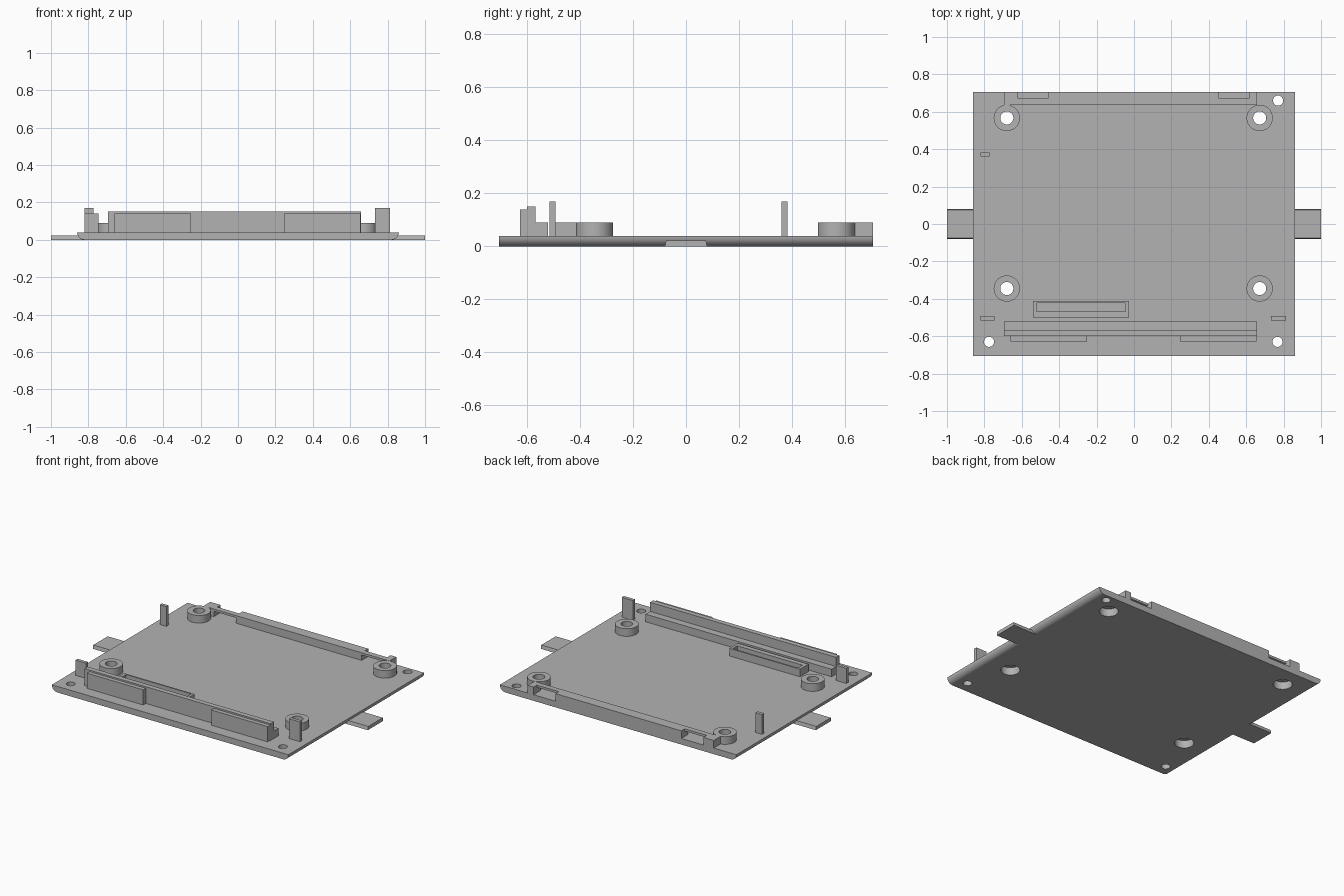
import bpy, bmesh, math
from mathutils import Vector

cube = bpy.data.objects.get("Cube")
if cube:
    bpy.data.objects.remove(cube, do_unlink=True)

grey = bpy.data.materials.new("plain grey")
grey.use_nodes = True
grey.diffuse_color = (0.45, 0.45, 0.45, 1)
grey.node_tree.nodes["Principled BSDF"].inputs["Base Color"].default_value = (0.45, 0.45, 0.45, 1)

TOP = 0.04      # top of the base plate
LOW = 0.09      # height of bosses, rail and ledge
W, D = 0.86, 0.705


def finish(name, bm):
    bmesh.ops.recalc_face_normals(bm, faces=bm.faces)
    mesh = bpy.data.meshes.new(name)
    bm.to_mesh(mesh)
    bm.free()
    mesh.materials.append(grey)
    obj = bpy.data.objects.new(name, mesh)
    bpy.context.collection.objects.link(obj)
    return obj


def box(name, x, y, z):
    bm = bmesh.new()
    bmesh.ops.create_cube(bm, size=1)
    for v in bm.verts:
        v.co = [a[0] if c < 0 else a[1] for a, c in zip((x, y, z), v.co)]
    return finish(name, bm)


def prism(name, points, shift):
    """Extrude a closed outline along a vector."""
    bm = bmesh.new()
    face = bm.faces.new([bm.verts.new(p) for p in points])
    new = bmesh.ops.extrude_face_region(bm, geom=[face])["geom"]
    bmesh.ops.translate(bm, vec=Vector(shift),
                        verts=[v for v in new if isinstance(v, bmesh.types.BMVert)])
    return finish(name, bm)


def ring(name, x, y, profile, steps=48):
    """Revolve a closed (radius, height) profile about a vertical axis."""
    bm = bmesh.new()
    loops = []
    for i in range(steps):
        a = math.tau * i / steps
        loops.append([bm.verts.new((x + r * math.cos(a), y + r * math.sin(a), z))
                      for r, z in profile])
    n = len(profile)
    for i in range(steps):
        p, q = loops[i], loops[(i + 1) % steps]
        for j in range(n):
            k = (j + 1) % n
            bm.faces.new((p[j], q[j], q[k], p[k]))
    return finish(name, bm)


def disc_cutter(x, y, r, steps=48):
    pts = [(x + r * math.cos(math.tau * i / steps),
            y + r * math.sin(math.tau * i / steps), -0.1) for i in range(steps)]
    return prism("hole_cutter", pts, (0, 0, 0.3))


def cut(target, cutters):
    for c in cutters:
        c.hide_render = True
        mod = target.modifiers.new("cut", "BOOLEAN")
        mod.operation = "DIFFERENCE"
        mod.solver = "EXACT"
        mod.object = c
    graph = bpy.context.evaluated_depsgraph_get()
    mesh = bpy.data.meshes.new_from_object(target.evaluated_get(graph))
    target.modifiers.clear()
    target.data = mesh
    for c in cutters:
        bpy.data.objects.remove(c, do_unlink=True)


def smooth(obj):
    bpy.ops.object.select_all(action="DESELECT")
    obj.select_set(True)
    bpy.context.view_layer.objects.active = obj
    bpy.ops.object.shade_smooth_by_angle(angle=math.radians(30))


# Base plate with rounded lower side edges
arc = [(W - TOP + TOP * math.sin(a), TOP - TOP * math.cos(a))
       for a in (math.pi / 2 * i / 10 for i in range(11))]
outline = arc + [(-x, z) for x, z in reversed(arc)]
base = prism("base_plate", [(x, -D, z) for x, z in outline], (0, 2 * D, 0))

# Holes: three corner holes and four screw recesses
boss_spots = [(x, y) for x in (-0.68, 0.672) for y in (-0.345, 0.567)]
corner_spots = [(-0.775, -0.63), (0.767, -0.63), (0.77, 0.66)]
cut(base, [disc_cutter(x, y, 0.057) for x, y in boss_spots]
    + [disc_cutter(x, y, 0.027) for x, y in corner_spots])
smooth(base)

# Screw bosses
for i, (x, y) in enumerate(boss_spots):
    smooth(ring(f"screw_boss_{i + 1}", x, y,
                [(0.07, TOP), (0.07, LOW), (0.035, LOW),
                 (0.035, 0.05), (0.057, 0.05), (0.057, TOP)]))

# Side tabs, slightly tapered towards the top
for side, name in ((-1, "right_tab"), (1, "left_tab")):
    x = side * 0.82
    prism(name, [(x, -0.08, 0), (x, 0.08, 0), (x, 0.075, 0.023), (x, -0.075, 0.023)],
          (side * 0.18, 0, 0))

# Back rail with two latch openings
rail = box("back_rail", (-0.695, 0.657), (0.635, D), (TOP, LOW))
openings = []
for x in ((-0.62, -0.46), (0.455, 0.615)):
    openings.append(box("notch_cutter", x, (0.67, 0.8), (0, 0.2)))
    openings.append(box("window_cutter", x, (0.6, 0.69), (0, 0.075)))
cut(rail, openings)

# Front wall: tall lip with a lower ledge behind it
wall = [(-0.6, TOP), (-0.6, 0.15), (-0.567, 0.15), (-0.567, LOW), (-0.52, LOW), (-0.52, TOP)]
prism("front_wall", [(-0.695, y, z) for y, z in wall], (1.353, 0, 0))

# Raised pads on the front of the wall
box("right_front_pad", (-0.66, -0.25), (-0.627, -0.6), (TOP, 0.14))
box("left_front_pad", (0.245, 0.655), (-0.627, -0.6), (TOP, 0.14))

# Socket frame behind the wall
socket = box("socket_frame", (-0.54, -0.027), (-0.5, -0.412), (TOP, LOW))
cut(socket, [box("slot_cutter", (-0.52, -0.045), (-0.468, -0.422), (0, 0.2))])

# Upright posts
box("front_right_post", (-0.82, -0.745), (-0.515, -0.493), (TOP, 0.14))
box("front_left_post", (0.732, 0.812), (-0.515, -0.493), (TOP, 0.17))
box("back_right_post", (-0.82, -0.773), (0.36, 0.382), (TOP, 0.17))
